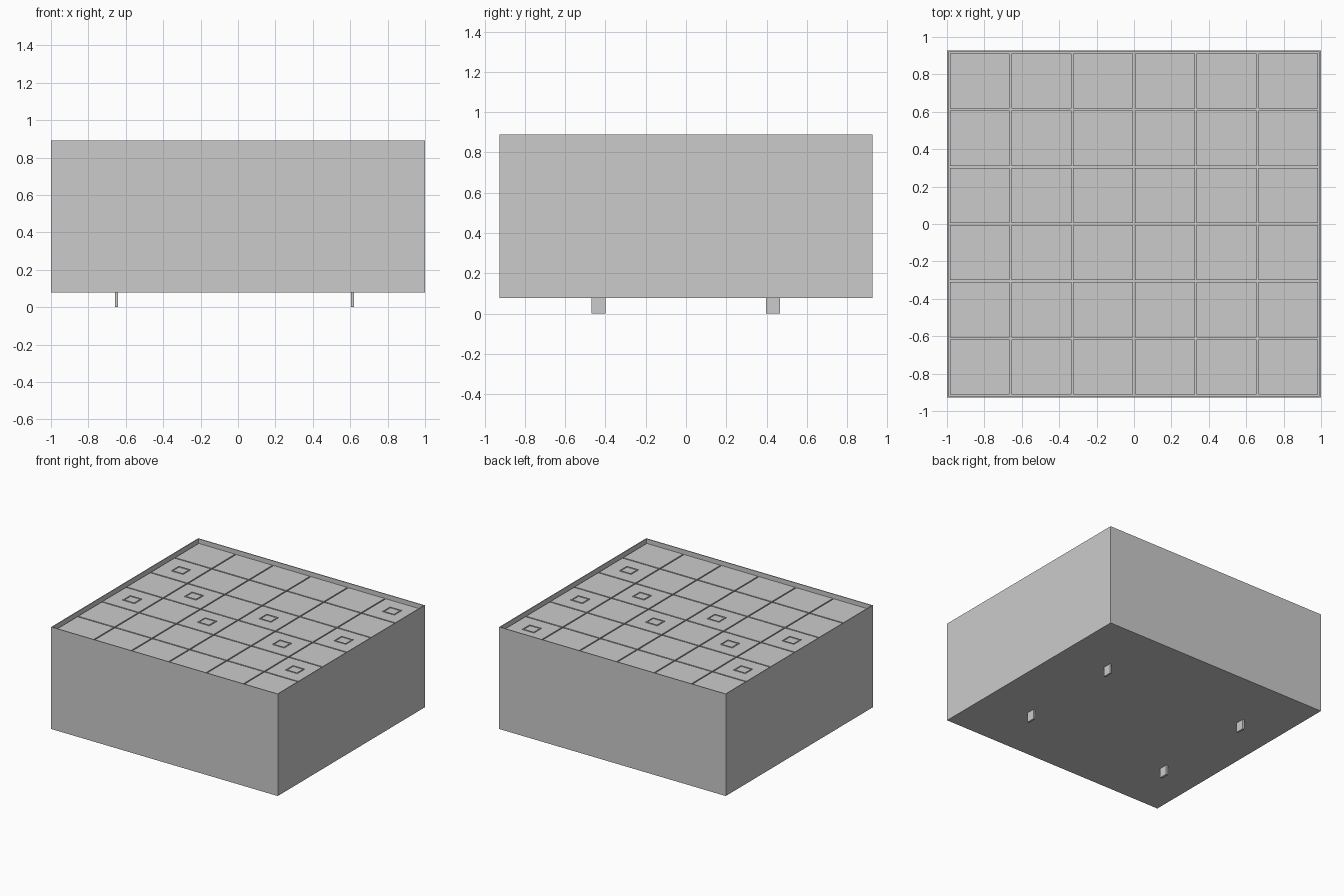
import bpy, bmesh

if "Cube" in bpy.data.objects:
    bpy.data.objects.remove(bpy.data.objects["Cube"])

HX, HY = 1.0, 0.927          # half sizes of the case
Z0, Z1 = 0.077, 0.89         # case bottom and rim top
RIM, FLOOR, TILE_TOP = 0.01, 0.845, 0.858
COLS, ROWS, GAP = 6, 6, 0.01


def add_box(bm, x0, x1, y0, y1, z0, z1):
    verts = bmesh.ops.create_cube(bm, size=1)["verts"]
    for v in verts:
        v.co.x = x1 if v.co.x > 0 else x0
        v.co.y = y1 if v.co.y > 0 else y0
        v.co.z = z1 if v.co.z > 0 else z0
    return verts


def finish(bm, name):
    mesh = bpy.data.meshes.new(name)
    bm.to_mesh(mesh)
    bm.free()
    obj = bpy.data.objects.new(name, mesh)
    bpy.context.collection.objects.link(obj)
    return obj


# Case: box with a shallow recess inside a thin rim
bm = bmesh.new()
add_box(bm, -HX, HX, -HY, HY, Z0, Z1)
bm.normal_update()
top = max(bm.faces, key=lambda f: f.calc_center_median().z)
bmesh.ops.inset_region(bm, faces=[top], thickness=RIM)
wall = bmesh.ops.extrude_discrete_faces(bm, faces=[top])["faces"][0]
for v in wall.verts:
    v.co.z = FLOOR
finish(bm, "case")

# Grid of tiles separated by narrow grooves
px, py = 2 * (HX - RIM) / COLS, 2 * (HY - RIM) / ROWS


def tile_centre(col, row):
    return (col - (COLS - 1) / 2) * px, (row - (ROWS - 1) / 2) * py


bm = bmesh.new()
tx, ty = (px - GAP) / 2, (py - GAP) / 2
for col in range(COLS):
    for row in range(ROWS):
        cx, cy = tile_centre(col, row)
        add_box(bm, cx - tx, cx + tx, cy - ty, cy + ty, FLOOR, TILE_TOP)
finish(bm, "tiles")

# Small square frames on some of the tiles (column, row)
bm = bmesh.new()
w, h, t = 0.052, 0.047, 0.008
for col, row in [(0, 4), (0, 2), (1, 3), (2, 2), (3, 3), (4, 2), (5, 3), (5, 5), (5, 1)]:
    cx, cy = tile_centre(col, row)
    za, zb = TILE_TOP - 0.004, TILE_TOP + 0.005
    for s in (-1, 1):
        xa, xb = sorted((cx + s * w, cx + s * (w - t)))
        ya, yb = sorted((cy + s * h, cy + s * (h - t)))
        add_box(bm, xa, xb, cy - h, cy + h, za, zb)
        add_box(bm, cx - w + t, cx + w - t, ya, yb, za, zb)
finish(bm, "tile_markers")

# Four thin plate feet
bm = bmesh.new()
for x in (-0.65, 0.612):
    for y in (-0.435, 0.432):
        add_box(bm, x - 0.008, x + 0.008, y - 0.035, y + 0.035, 0, Z0 + 0.005)
finish(bm, "feet")
